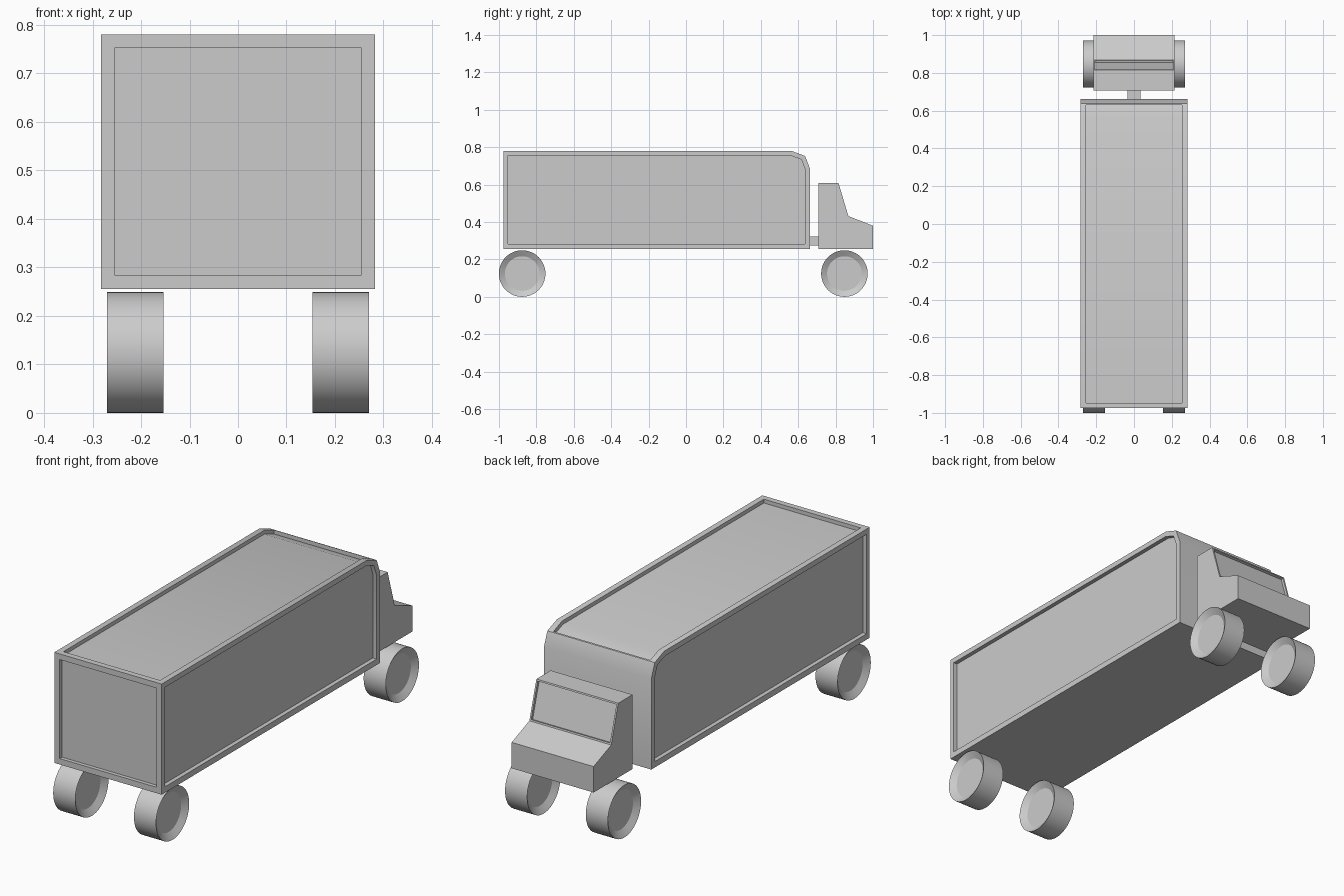
import bpy, bmesh, math
from mathutils import Matrix, Vector

if "Cube" in bpy.data.objects:
    bpy.data.objects.remove(bpy.data.objects["Cube"])

grey = bpy.data.materials.new("plain grey")
grey.diffuse_color = (0.6, 0.6, 0.6, 1)
grey.use_nodes = True
grey.node_tree.nodes["Principled BSDF"].inputs["Base Color"].default_value = grey.diffuse_color


def finish(name, bm):
    bmesh.ops.recalc_face_normals(bm, faces=bm.faces)
    me = bpy.data.meshes.new(name)
    bm.to_mesh(me)
    bm.free()
    me.materials.append(grey)
    ob = bpy.data.objects.new(name, me)
    bpy.context.collection.objects.link(ob)
    return ob


def prism(name, profile, x0, x1):
    """Extrude a (y, z) side profile from x0 to x1."""
    bm = bmesh.new()
    face = bm.faces.new([bm.verts.new((x0, y, z)) for y, z in profile])
    ext = bmesh.ops.extrude_face_region(bm, geom=[face])
    verts = [v for v in ext["geom"] if isinstance(v, bmesh.types.BMVert)]
    bmesh.ops.translate(bm, verts=verts, vec=(x1 - x0, 0, 0))
    return finish(name, bm)


def activate(ob):
    bpy.ops.object.select_all(action='DESELECT')
    ob.select_set(True)
    bpy.context.view_layer.objects.active = ob


def recess(ob, profile, x0, x1):
    cutter = prism("cutter", profile, x0, x1)
    cutter.hide_render = True
    mod = ob.modifiers.new("recess", 'BOOLEAN')
    mod.operation, mod.solver, mod.object = 'DIFFERENCE', 'EXACT', cutter
    activate(ob)
    bpy.ops.object.modifier_apply(modifier=mod.name)
    bpy.data.objects.remove(cutter)


def smooth(ob):
    activate(ob)
    bpy.ops.object.shade_smooth_by_angle(angle=math.radians(30))


# Cargo box with rounded front top edge
box = prism("cargo_box", [(-0.975, 0.255), (0.663, 0.255), (0.663, 0.685),
                          (0.637, 0.753), (0.565, 0.78), (-0.975, 0.78)], -0.282, 0.282)
# Side panels
side = [(-0.952, 0.283), (0.637, 0.283), (0.637, 0.68),
        (0.617, 0.734), (0.56, 0.755), (-0.952, 0.755)]
recess(box, side, 0.262, 0.32)
recess(box, side, -0.32, -0.262)
# Rear door panel
recess(box, [(-1.02, 0.283), (-0.957, 0.283), (-0.957, 0.753), (-1.02, 0.753)], -0.254, 0.254)
# Roof panel
recess(box, [(-0.947, 0.762), (0.56, 0.762), (0.631, 0.736), (0.631, 0.82), (-0.947, 0.82)],
       -0.254, 0.254)
smooth(box)

# Cab with recessed windshield
cab = prism("cab", [(0.708, 0.257), (1.0, 0.257), (1.0, 0.38), (0.868, 0.432),
                    (0.815, 0.61), (0.708, 0.61)], -0.215, 0.215)
top, low = Vector((0.815, 0.61)), Vector((0.868, 0.432))
d = (low - top).normalized()
out = Vector((-d.y, d.x))
a, b = top.lerp(low, 0.04), top.lerp(low, 0.96)
recess(cab, [a + out * 0.02, b + out * 0.02, b - out * 0.012, a - out * 0.012], -0.207, 0.207)

# Hitch between cab and box
prism("hitch", [(0.655, 0.275), (0.715, 0.275), (0.715, 0.323), (0.655, 0.323)], -0.034, 0.034)

# Wheels, dished on both faces
for label, y in (("rear", -0.876), ("front", 0.847)):
    for s, hand in ((1, "right"), (-1, "left")):
        bm = bmesh.new()
        bmesh.ops.create_cone(bm, cap_ends=True, segments=48, radius1=0.1245,
                              radius2=0.1245, depth=0.116)
        caps = [f for f in bm.faces if len(f.verts) > 4]
        bmesh.ops.inset_individual(bm, faces=caps, thickness=0.032, depth=-0.02)
        bm.transform(Matrix.Translation((s * 0.212, y, 0.1245)) @ Matrix.Rotation(math.pi / 2, 4, 'Y'))
        smooth(finish(f"{label}_{hand}_wheel", bm))
